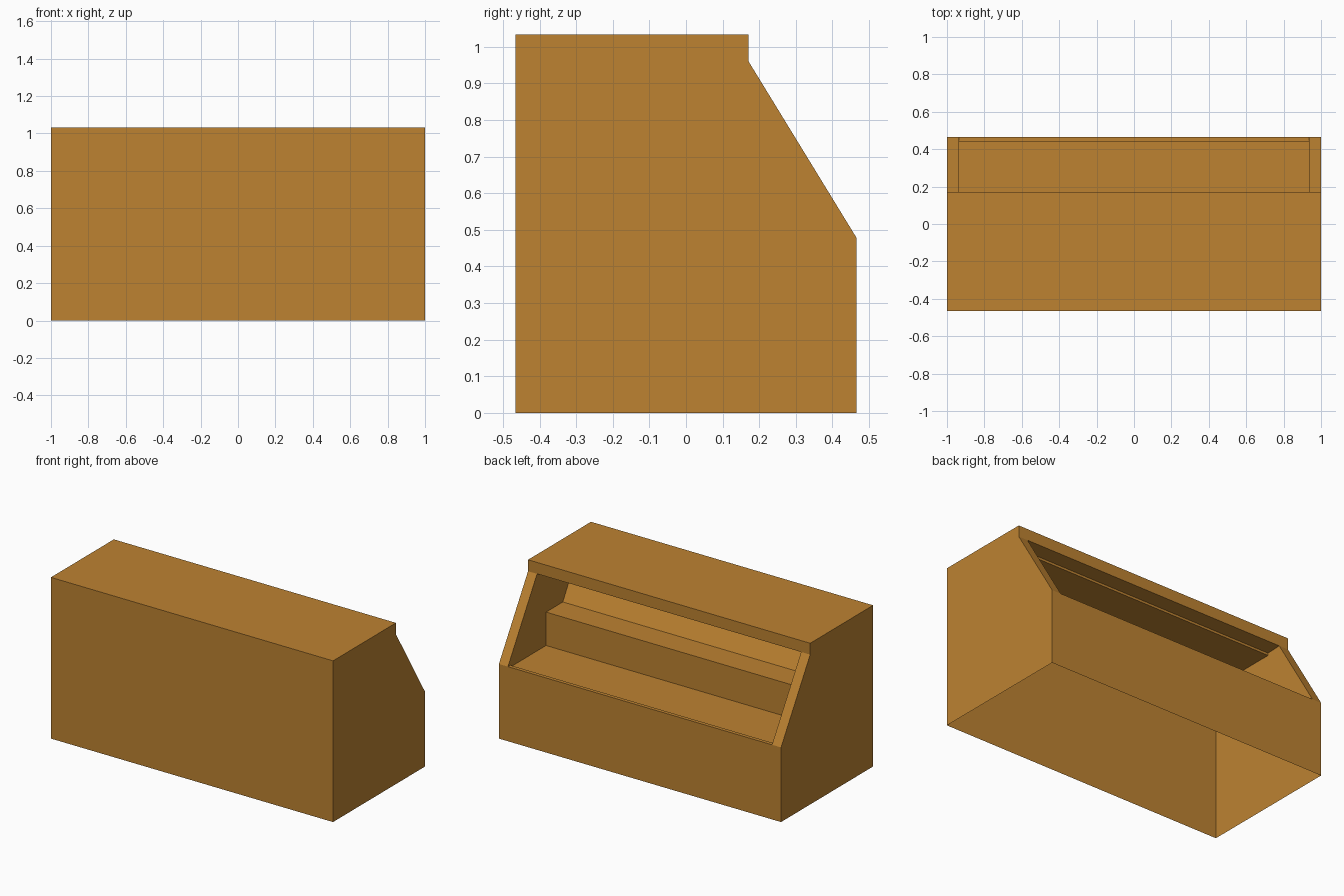
import bpy, bmesh, math

if "Cube" in bpy.data.objects:
    bpy.data.objects.remove(bpy.data.objects["Cube"])

W, INNER = 1.0, 0.936   # half width of the case and of the cavity

# Outer side profile (y, z), from the back foot over the top to the front foot
LOW, HIGH = (0.466, 0.478), (0.171, 0.96)
BACK = [(0.466, 0.0), LOW]
TOP = [HIGH, (0.171, 1.033), (-0.466, 1.033), (-0.466, 0.0)]
# Cavity profile (y, z): lip, floor, riser, step, slanted back, lowered ceiling
CAVITY = [LOW, (0.442, 0.478), (0.442, 0.466), (0.08, 0.466), (0.08, 0.68),
          (-0.09, 0.68), (-0.24, 0.94), (0.073, 0.94), (0.073, 0.955), HIGH]

bm = bmesh.new()


def face(points):
    bm.faces.new([bm.verts.new(p) for p in points])


def strip(profile, half):
    """Sweep an open profile across x."""
    for (y0, z0), (y1, z1) in zip(profile, profile[1:]):
        face([(-half, y0, z0), (half, y0, z0), (half, y1, z1), (-half, y1, z1)])


def ends(profile, half):
    """Flat end panels at both sides."""
    for x in (-half, half):
        face([(x, y, z) for y, z in profile])


# Case shell, open underneath
strip(BACK, W)
strip(TOP, W)
ends(BACK + TOP, W)

# Display cavity
strip(CAVITY, INNER)
ends(CAVITY, INNER)

# Slanted rims either side of the opening
for s in (-1, 1):
    face([(s * W, *HIGH), (s * W, *LOW), (s * INNER, *LOW), (s * INNER, *HIGH)])

bmesh.ops.remove_doubles(bm, verts=bm.verts, dist=0.0005)
bmesh.ops.recalc_face_normals(bm, faces=bm.faces)

mesh = bpy.data.meshes.new("display_case")
bm.to_mesh(mesh)
bm.free()
case = bpy.data.objects.new("display_case", mesh)
bpy.context.collection.objects.link(case)

# Warm wood colour
wood = bpy.data.materials.new("wood")
wood.diffuse_color = (0.51, 0.225, 0.031, 1)
wood.use_nodes = True
wood.node_tree.nodes["Principled BSDF"].inputs["Base Color"].default_value = wood.diffuse_color
mesh.materials.append(wood)

# Soften only the shallow bends on the back
bpy.context.view_layer.objects.active = case
case.select_set(True)
bpy.ops.object.shade_smooth_by_angle(angle=math.radians(35))
